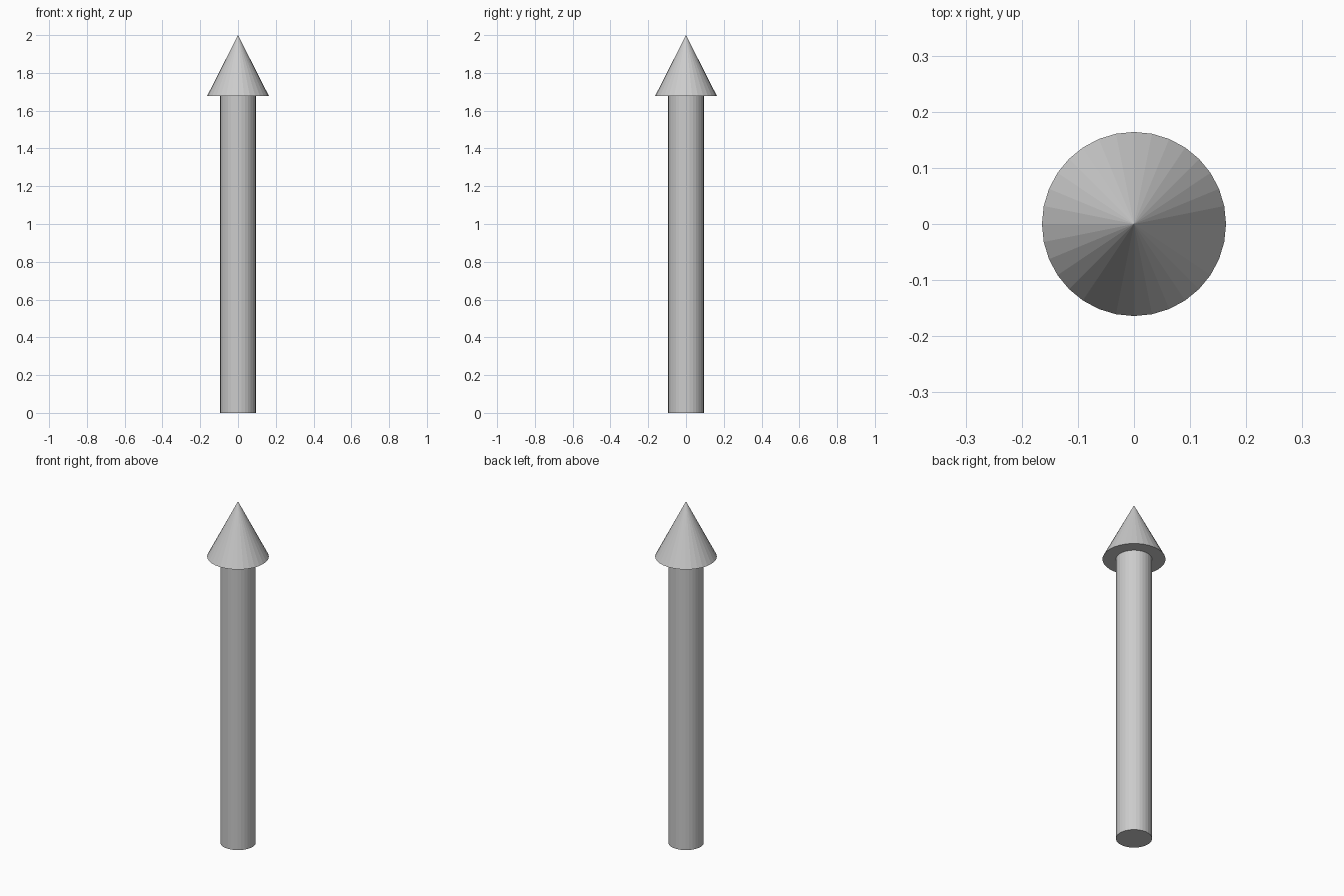
import bpy

if "Cube" in bpy.data.objects:
    bpy.data.objects.remove(bpy.data.objects["Cube"])

SIDES = 32
HEIGHT = 2.0
HEAD_BASE = 1.677
SHAFT_RADIUS = 0.094
HEAD_RADIUS = 0.164

# Straight round shaft standing on the ground
bpy.ops.mesh.primitive_cylinder_add(
    vertices=SIDES, radius=SHAFT_RADIUS, depth=HEAD_BASE,
    location=(0, 0, HEAD_BASE / 2))
bpy.context.object.name = "arrow_shaft"

# Pointed head with a closed underside
head_height = HEIGHT - HEAD_BASE
bpy.ops.mesh.primitive_cone_add(
    vertices=SIDES, radius1=HEAD_RADIUS, radius2=0, depth=head_height,
    location=(0, 0, HEAD_BASE + head_height / 2))
bpy.context.object.name = "arrow_head"
